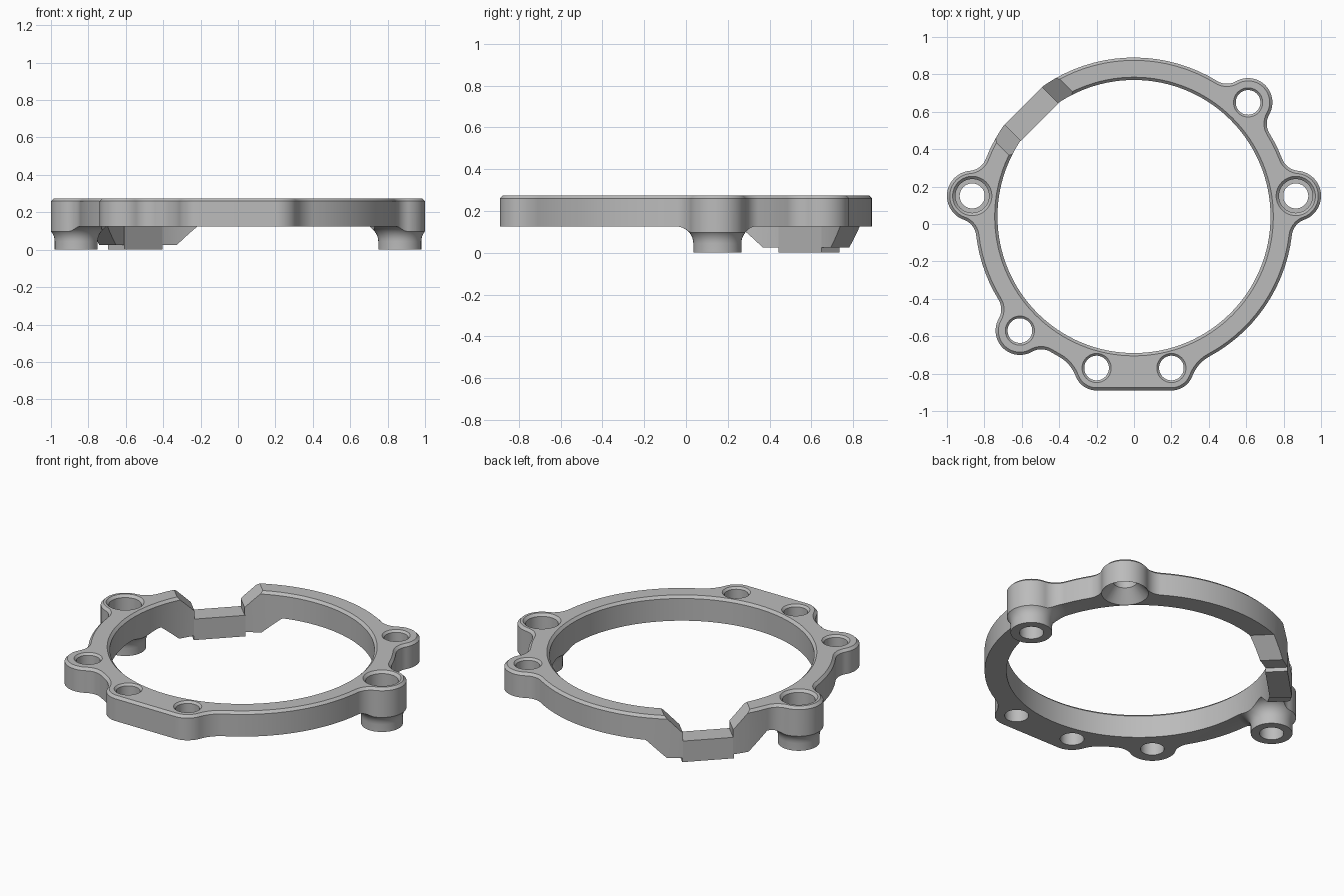
import bpy, bmesh
from math import pi, tau, sin, cos, ceil, radians, atan2
from mathutils import Vector

if "Cube" in bpy.data.objects:
    bpy.data.objects.remove(bpy.data.objects["Cube"])

TOP, UNDER, BEVEL = 0.275, 0.125, 0.015
CENTRE = Vector((0, 0.04))
BOSSES = [Vector((0.865, 0.15)), Vector((-0.865, 0.15))]
EARS = [Vector((0.61, 0.65)), Vector((-0.61, -0.57))]
FEET = [Vector((-0.2, -0.77)), Vector((0.2, -0.77))]

metal = bpy.data.materials.new("grey metal")
metal.use_nodes = True
metal.diffuse_color = (0.5, 0.5, 0.5, 1)
metal.node_tree.nodes["Principled BSDF"].inputs["Base Color"].default_value = (0.5, 0.5, 0.5, 1)


def loft(name, rings):
    """Closed solid through matching rings of points."""
    bm = bmesh.new()
    loops = [[bm.verts.new(p) for p in ring] for ring in rings]
    n = len(loops[0])
    for a, b in zip(loops, loops[1:]):
        for i in range(n):
            j = (i + 1) % n
            bm.faces.new((a[i], a[j], b[j], b[i]))
    bm.faces.new(loops[0][::-1])
    bm.faces.new(loops[-1])
    bmesh.ops.recalc_face_normals(bm, faces=bm.faces)
    mesh = bpy.data.meshes.new(name)
    bm.to_mesh(mesh)
    bm.free()
    mesh.materials.append(metal)
    obj = bpy.data.objects.new(name, mesh)
    bpy.context.collection.objects.link(obj)
    return obj


def lathe(name, centre, profile, segs=64):
    return loft(name, [[(centre.x + r * cos(tau * i / segs), centre.y + r * sin(tau * i / segs), z)
                        for i in range(segs)] for r, z in profile])


def chord_prism(name, profile, near, far):
    """Profile of (along, height) swept outward on the back-right diagonal."""
    along, out = Vector((1, 1)).normalized(), Vector((-1, 1)).normalized()
    return loft(name, [[(*(CENTRE + along * s + out * n), z) for s, z in profile]
                       for n in (near, far)])


def combine(target, tool, operation):
    mod = target.modifiers.new("combine", 'BOOLEAN')
    mod.object, mod.operation, mod.solver = tool, operation, 'EXACT'
    bpy.context.view_layer.objects.active = target
    bpy.ops.object.modifier_apply(modifier=mod.name)
    bpy.data.objects.remove(tool)


def arc(centre, radius, start, sweep):
    steps = max(2, ceil(abs(sweep) / radians(4)))
    return [centre + radius * Vector((cos(start + sweep * i / steps), sin(start + sweep * i / steps)))
            for i in range(steps)]


def heading(v):
    return atan2(v.y, v.x)


def outline(inset, z):
    """Ring with lugs, every junction blended by a tangent fillet."""
    ring = (CENTRE, 0.85, 0.1)
    boss = [(c, 0.135, 0.1) for c in BOSSES]
    ear = [(c, 0.13, 0.1) for c in EARS]
    foot = [(c, 0.12, 0.2) for c in FEET]
    chain = [ring, boss[0], ring, ear[0], ring, boss[1], ring, ear[1], ring, foot[0], foot[1]]
    links = []
    for (a, ra, fa), (b, rb, fb) in zip(chain, chain[1:] + chain[:1]):
        d = (b - a).length
        u = (b - a) / d
        right = Vector((u.y, -u.x))
        if ra == rb:
            links.append((None, 0, heading(right), heading(right)))
            continue
        f = max(fa, fb)
        x = (d * d + (ra + f) ** 2 - (rb + f) ** 2) / (2 * d)
        c = a + u * x + right * ((ra + f) ** 2 - x * x) ** 0.5
        links.append((c, f, heading(c - a), heading(c - b)))
    points = []
    for i, (c, r, _) in enumerate(chain):
        start = links[i - 1][3]
        fc, f, leave, arrive = links[i]
        sweep = (leave - start) % tau
        points += arc(c, r - inset, start, sweep)
        if fc is None:
            points.append(c + (r - inset) * Vector((cos(leave), sin(leave))))
        else:
            points += arc(fc, f + inset, leave + pi, -((leave - arrive) % tau))
    return [(p.x, p.y, z) for p in points]


# Lugged ring blank with bevelled top edge
body = loft("mounting_ring", [outline(0, -0.05), outline(0, TOP - BEVEL), outline(BEVEL, TOP)])

# Envelope that shapes the underside: slab, sloped legs and flared stems
envelope = loft("envelope", [[(x, y, z) for x, y in ((-2, -2), (2, -2), (2, 2), (-2, 2))]
                             for z in (UNDER, 0.4)])
legs = chord_prism("legs", [(-0.23, 0.025), (0.23, 0.025), (0.42, 0.198), (-0.42, 0.198)], 0.4, 1.2)
combine(envelope, legs, 'UNION')
for c in BOSSES:
    flare = [(0.195 - 0.08 * cos(radians(a)), 0.045 + 0.08 * sin(radians(a))) for a in range(0, 81, 10)]
    combine(envelope, lathe("stem", c, [(0.115, 0)] + flare + [(0.21, 0.13), (0.21, 0.2)]), 'UNION')
combine(body, envelope, 'INTERSECT')


# Bore and bolt holes, with bevelled mouths
def drill(centre, radius, bevel, segs=48):
    profile = [(radius, -0.2), (radius, TOP - bevel), (radius + 2 * bevel, TOP + bevel)]
    combine(body, lathe("drill", centre, profile, segs), 'DIFFERENCE')


drill(CENTRE, 0.73, BEVEL, 128)
for c in EARS + FEET:
    drill(c, 0.066, 0.012)
for c in BOSSES:
    drill(c, 0.067, 0.001)
    combine(body, lathe("counterbore", c, [(0.09, UNDER + 0.005), (0.09, TOP - BEVEL),
                                           (0.12, TOP + BEVEL)]), 'DIFFERENCE')

# Countersink under the back left ear
combine(body, lathe("countersink", EARS[0], [(0.135, UNDER - 0.006), (0.064, 0.2)]), 'DIFFERENCE')

# Notch with sloped shoulders, bridged by a low straight block
notch = [(-0.14, -0.2), (0.14, -0.2), (0.14, 0.175), (0.265, 0.3), (-0.265, 0.3), (-0.14, 0.175)]
combine(body, chord_prism("notch", notch, 0.4, 1.2), 'DIFFERENCE')
bridge = chord_prism("bridge", [(-0.145, 0), (0.145, 0), (0.145, 0.128), (-0.145, 0.128)], 0.714, 0.837)
combine(body, bridge, 'UNION')

bpy.ops.object.select_all(action='DESELECT')
body.select_set(True)
bpy.context.view_layer.objects.active = body
bpy.ops.object.shade_smooth_by_angle(angle=radians(25))
